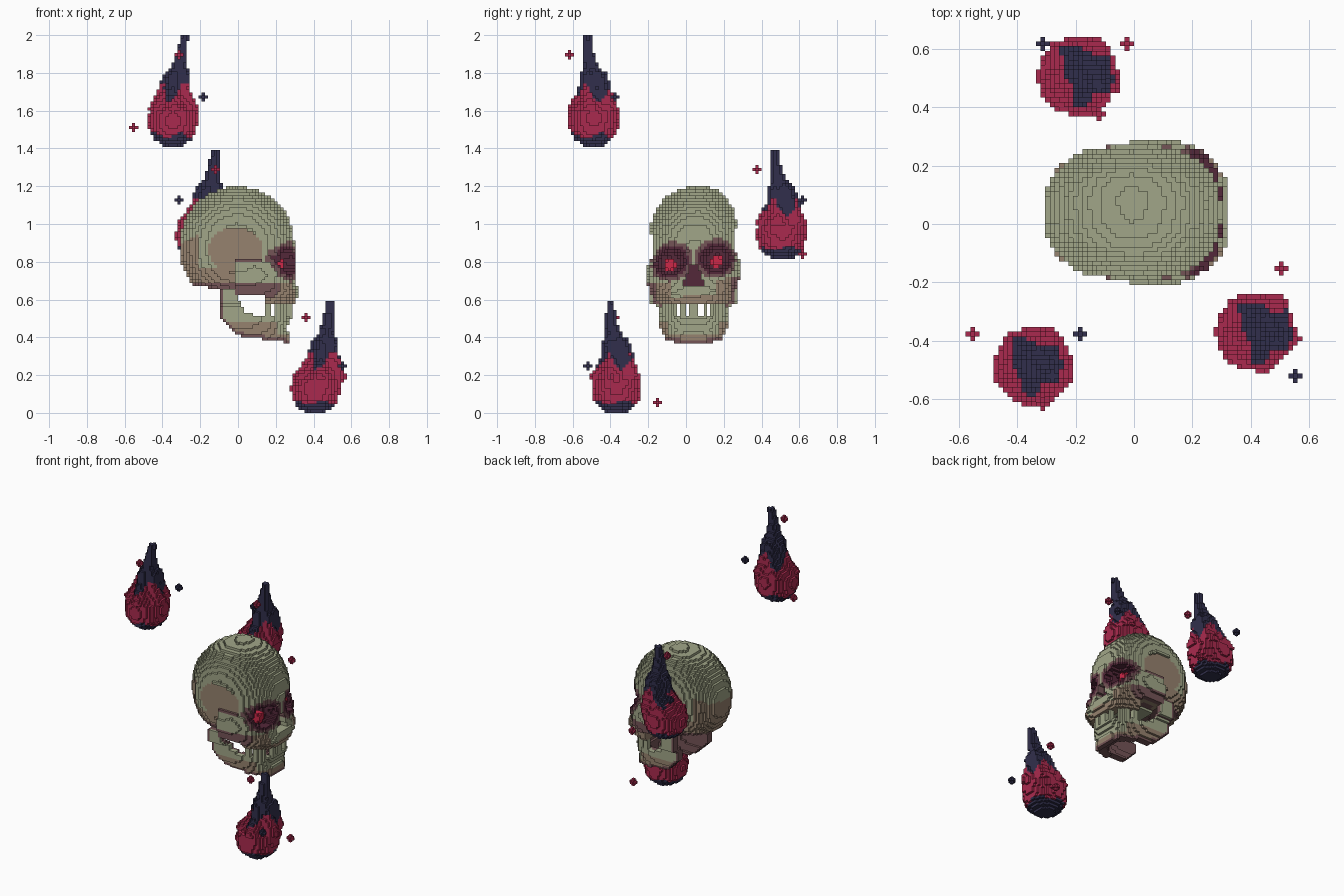
import bpy, bmesh, math
from mathutils import Vector

cube = bpy.data.objects.get("Cube")
if cube:
    bpy.data.objects.remove(cube, do_unlink=True)

V = 0.016   # edge length of one block


# ---------- materials ----------
def material(name, rgb):
    col = [(c / 255 / 12.92) if c < 11 else ((c / 255 + 0.055) / 1.055) ** 2.4 for c in rgb] + [1]
    m = bpy.data.materials.new(name)
    m.use_nodes = True
    m.diffuse_color = col
    bsdf = m.node_tree.nodes["Principled BSDF"]
    bsdf.inputs["Base Color"].default_value = col
    bsdf.inputs["Roughness"].default_value = 0.9
    return m


MATS = [material("pale green bone", (161, 166, 136)),
        material("brown bone", (150, 130, 110)),
        material("purple bone", (116, 84, 86)),
        material("dark maroon", (84, 40, 58)),
        material("flame red", (170, 42, 78)),
        material("flame navy", (49, 47, 76)),
        material("eye glow", (205, 40, 72))]
GREEN, BROWN, PURPLE, MAROON, RED, NAVY, GLOW = range(7)


# ---------- block building ----------
def fill(lo, hi, rule):
    """Collect the blocks in a box for which rule(point) gives a value."""
    cells = {}
    lo, hi = [[math.floor(c / V) for c in v] for v in (lo, hi)]
    for i in range(lo[0], hi[0] + 1):
        for j in range(lo[1], hi[1] + 1):
            for k in range(lo[2], hi[2] + 1):
                value = rule(*((n + 0.5) * V for n in (i, j, k)))
                if value is not None:
                    cells[i, j, k] = value
    return cells


def build(name, cells, solid=None):
    """Mesh the outer faces of the blocks; solid holds neighbouring blocks."""
    solid = solid or cells
    bm = bmesh.new()
    verts, used = {}, []
    for cell, mat in cells.items():
        for axis in range(3):
            for side in (0, 1):
                near = list(cell)
                near[axis] += side * 2 - 1
                if tuple(near) in solid:
                    continue
                ring = []
                for a, b in ((0, 0), (1, 0), (1, 1), (0, 1)):
                    p = list(cell)
                    p[axis] += side
                    p[(axis + 1) % 3] += a
                    p[(axis + 2) % 3] += b
                    p = tuple(p)
                    if p not in verts:
                        verts[p] = bm.verts.new(Vector(p) * V)
                    ring.append(verts[p])
                face = bm.faces.new(ring if side else ring[::-1])
                if mat not in used:
                    used.append(mat)
                face.material_index = used.index(mat)
    mesh = bpy.data.meshes.new(name)
    bm.to_mesh(mesh)
    bm.free()
    for mat in used:
        mesh.materials.append(MATS[mat])
    bpy.context.collection.objects.link(bpy.data.objects.new(name, mesh))


def ramp(x, points):
    """Piecewise linear profile."""
    for (x0, y0), (x1, y1) in zip(points, points[1:]):
        if x <= x1:
            return y0 + (y1 - y0) * max(0, (x - x0) / (x1 - x0))
    return points[-1][1]


def ball(p, centre, radii, power=2):
    return sum(abs((a - c) / r) ** power for a, c, r in zip(p, centre, radii))


# ---------- skull: faces +x, mirrored through u = |side| ----------
FRONT = [(0.56, 0.29), (0.64, 0.325), (0.7, 0.3), (0.76, 0.3), (0.83, 0.3), (0.9, 0.29)]
CHEEK = [(0.57, 0.18), (0.61, 0.21), (0.66, 0.235), (0.75, 0.25), (0.8, 0.24), (0.88, 0.2)]


def skull(x, y, z):
    side = y - 0.04
    u = abs(side)
    z -= 0.07 * side * (z > 0.6)              # slight roll of the head
    p = (x, u, z)
    socket = ball(p, (0.28, 0.125, 0.81), (0.12, 0.08, 0.068))
    temple = ball((x, z), (-0.015, 0.88), (0.145, 0.115))
    nose = x > 0.2 and 0.67 < z < 0.79 and u < 0.012 + (0.79 - z) * 0.42

    # eyes
    if ball(p, (0.21, 0.125, 0.795), (0.035, 0.032, 0.036)) < 1:
        return "eyes", GLOW
    if socket < 1 or (nose and x > 0.25):
        return None
    hollow = MAROON if socket < 1.55 or nose else PURPLE if socket < 2.4 else None

    # cranium
    dome = (((x + 0.005) / 0.302) ** 2 + (u / 0.238) ** 2.7 + abs((z - 0.885) / 0.31) ** 2.2)
    if dome < 1 and z > 0.655 - 0.12 * x and not (temple < 1 and u > 0.222):
        if hollow is not None:
            return "cranium", hollow
        if z < 0.71 + 0.1 * x:
            return "cranium", PURPLE
        if temple < 1 and u > 0.12:
            return "cranium", BROWN
        if z < 0.78 or (x < -0.2 and z < 0.96 + 0.6 * (x + 0.2)):
            return "cranium", BROWN if x < 0.12 else GREEN
        if temple < 1.35 and u > 0.12 and z < 0.82 and x > 0:
            return "cranium", PURPLE
        return "cranium", GREEN

    # upper face and cheekbones
    if 0.575 < z < 0.88 and -0.01 < x:
        reach = ((max(x - 0.03, 0) / (ramp(z, FRONT) - 0.03)) ** 3
                 + (u / ramp(z, CHEEK)) ** 3)
        under = z < 0.64 and x < 0.15          # open behind the teeth
        mouth = z < 0.62 and u < 0.11 and x < 0.22
        if reach < 1 and not under and not mouth and not (temple < 1 and u > 0.225):
            if hollow is not None:
                return "upper_face", hollow
            if u > 0.2 and z < 0.7 or (z > 0.82 and u > 0.18):
                return "upper_face", PURPLE
            return "upper_face", BROWN if z < 0.62 or (z < 0.7 and u > 0.12) else GREEN

    # jaw: a horseshoe with a raised branch on each side
    low = ramp(x, [(-0.1, 0.5), (0.0, 0.41), (0.27, 0.372)])
    top = ramp(x, [(-0.1, 0.67), (-0.02, 0.67), (0.035, 0.525), (0.27, 0.5)])
    wide = ramp(z, [(0.38, 0.15), (0.46, 0.178), (0.56, 0.185), (0.58, 0.235), (0.67, 0.235)])
    front = ramp(z, [(0.4, 0.275), (0.45, 0.26), (0.51, 0.285)])
    arch = (max(x - 0.02, 0) / (front - 0.02)) ** 3 + (u / wide) ** 3
    if -0.1 < x and low < z < top and arch < 1:
        inner = (max(x - 0.02, 0) / (front - 0.08)) ** 3 + (u / (wide - 0.05)) ** 3
        if inner > 1:
            if inner < 1.5 or z < low + 0.018 or x < -0.08:
                return "jaw", PURPLE
            return "jaw", GREEN if z > 0.48 or (x > 0.2 and z > 0.42) else BROWN

    # teeth around the arch, with open gaps
    if x > 0.14 and 0.49 < z < 0.6:
        outer = (max(x - 0.02, 0) / 0.265) ** 3 + (u / 0.178) ** 3
        inner = (max(x - 0.02, 0) / 0.235) ** 3 + (u / 0.148) ** 3
        gap = (u + 0.004) % 0.052 > 0.024 if x > 0.235 else 0.17 < x < 0.2
        if outer < 1 < inner and (not gap or z > 0.57 or z < 0.515):
            return "teeth", GREEN
    return None


cells = fill((-0.34, -0.25, 0.35), (0.36, 0.33, 1.22), skull)
for part in ("cranium", "upper_face", "jaw", "teeth", "eyes"):
    build(part, {c: v[1] for c, v in cells.items() if v[0] == part}, cells)

# ---------- floating flames ----------
PROFILE = [(0, 0.05), (0.03, 0.095), (0.07, 0.123), (0.14, 0.135), (0.2, 0.126), (0.24, 0.104),
           (0.3, 0.08), (0.37, 0.07), (0.42, 0.043), (0.5, 0.029), (0.585, 0.018)]


def flame(name, cx, cy, base, lean):
    def rule(x, y, z):
        h = z - base
        if not 0 <= h <= 0.585:
            return None
        rise = max(0, (h - 0.3) / 0.28)
        shift = min(1, max(0, (h - 0.12) / 0.18))
        dx = x - cx - lean * shift - (0.06 - lean * 0.6) * rise
        dy = y - cy - 0.01 * shift + 0.05 * rise + 0.008 * math.sin(h * 30) * rise
        angle = math.atan2(dy, dx)
        radius = ramp(h, PROFILE)
        if 0.18 < h < 0.4:
            radius *= 1 + 0.13 * math.sin(5 * angle + h * 14)   # licking tongues
        if math.hypot(dx, dy) > radius:
            return None
        if h < 0.055 + 0.014 * math.sin(4 * angle):
            return NAVY
        return NAVY if h > 0.28 + 0.05 * math.sin(3 * angle + 4) else RED
    build(name, fill((cx - 0.2, cy - 0.2, base), (cx + 0.24, cy + 0.2, base + 0.6), rule))


flame("upper_flame", -0.345, -0.49, 1.415, 0.01)
flame("middle_flame", -0.2, 0.505, 0.815, 0.045)
flame("lower_flame", 0.41, -0.37, 0.0, 0.045)

# ---------- sparks: small three-way crosses ----------
SPARKS = [(-0.555, -0.37, 1.505, RED), (-0.18, -0.37, 1.67, NAVY), (-0.32, -0.62, 1.89, RED),
          (-0.32, 0.62, 1.12, NAVY), (-0.115, 0.375, 1.28, RED), (-0.03, 0.62, 0.84, RED),
          (0.365, -0.38, 0.51, RED), (0.55, -0.525, 0.245, NAVY), (0.5, -0.16, 0.05, RED)]
for n, (*centre, colour) in enumerate(SPARKS):
    core = [math.floor(c / V) for c in centre]
    cross = {tuple(core): colour}
    for axis in range(3):
        for step in (-1, 1):
            arm = list(core)
            arm[axis] += step
            cross[tuple(arm)] = colour
    build(f"spark_{n + 1}", cross)
